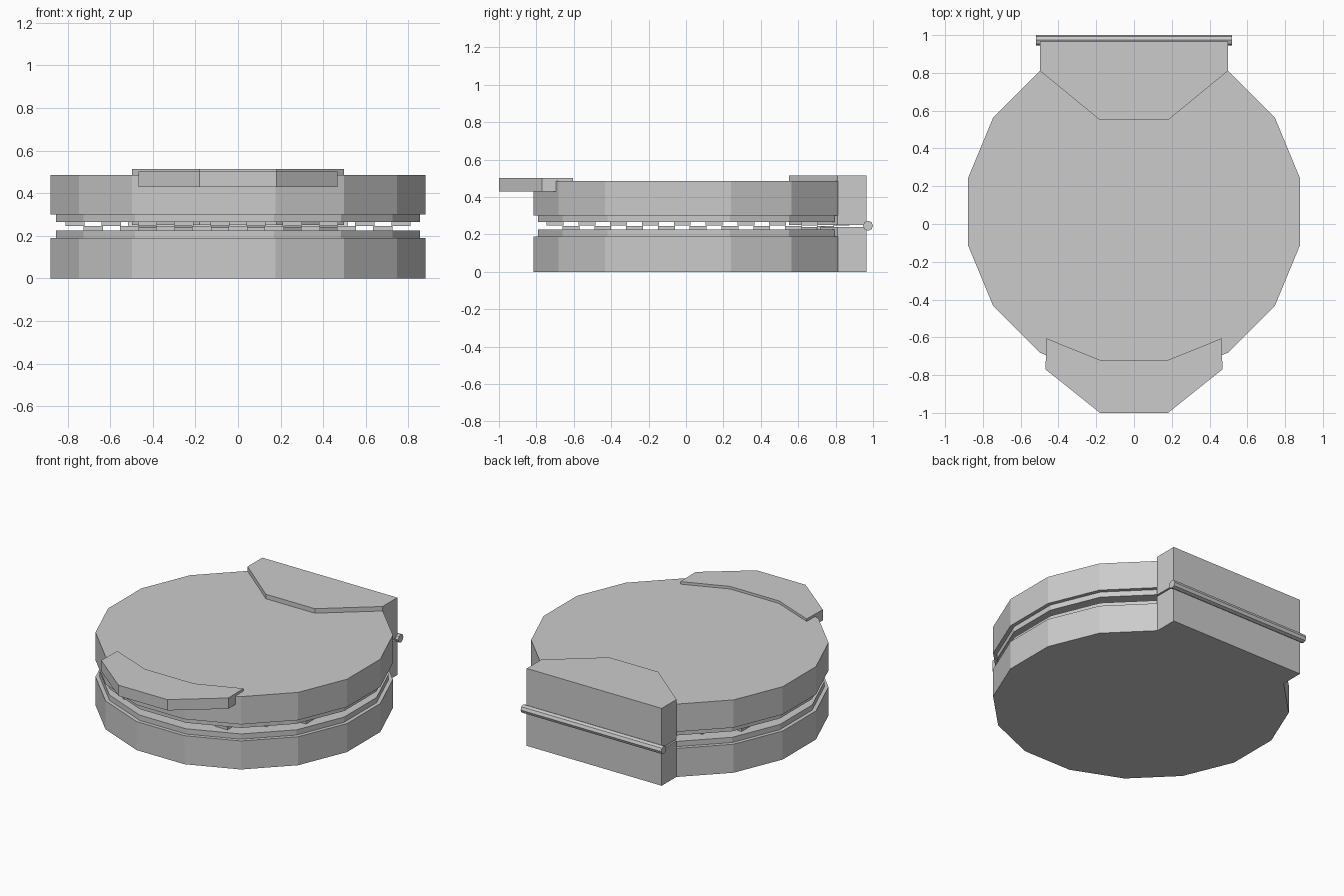
import bpy, bmesh, math
from mathutils import Matrix

cube = bpy.data.objects.get("Cube")
if cube:
    bpy.data.objects.remove(cube, do_unlink=True)

CENTRE_Y = 0.065
grey = bpy.data.materials.new("plain grey")
grey.use_nodes = True
grey.diffuse_color = (0.6, 0.6, 0.6, 1)
grey.node_tree.nodes["Principled BSDF"].inputs["Base Color"].default_value = (0.6, 0.6, 0.6, 1)


def finish(name, bm):
    bmesh.ops.recalc_face_normals(bm, faces=bm.faces[:])
    mesh = bpy.data.meshes.new(name)
    bm.to_mesh(mesh)
    bm.free()
    mesh.materials.append(grey)
    obj = bpy.data.objects.new(name, mesh)
    bpy.context.collection.objects.link(obj)
    return obj


def prism(name, outline, z0, z1):
    bm = bmesh.new()
    face = bm.faces.new([bm.verts.new((x, y, z0)) for x, y in outline])
    moved = bmesh.ops.extrude_face_region(bm, geom=[face])["geom"]
    bmesh.ops.translate(bm, vec=(0, 0, z1 - z0),
                        verts=[v for v in moved if isinstance(v, bmesh.types.BMVert)])
    # extrusion keeps the starting face as the lower cap
    if not face.is_valid or len(bm.faces) < len(outline) + 2:
        bm.faces.new([v for v in bm.verts if abs(v.co.z - z0) < 1e-6])
    return finish(name, bm)


def mirrored(half):
    return half + [(-x, y) for x, y in reversed(half)]


def disc(name, radius, z0, z1):
    outline = [(radius * math.cos((i + 0.5) * math.pi / 8),
                CENTRE_Y + radius * math.sin((i + 0.5) * math.pi / 8)) for i in range(16)]
    return prism(name, outline, z0, z1)


def pegs(name, z0, z1, shift):
    # grid of square studs kept inside the round plate
    bm = bmesh.new()
    step, size = 0.17, 0.09
    for i in range(-5, 6):
        for j in range(-5, 6):
            x, y = i * step + shift, j * step + shift
            if math.hypot(x, y) < 0.77:
                place = (Matrix.Translation((x, y + CENTRE_Y, (z0 + z1) / 2))
                         @ Matrix.Diagonal((size, size, z1 - z0, 1)))
                bmesh.ops.create_cube(bm, size=1, matrix=place)
    return finish(name, bm)


# Two round shells with stepped rims
disc("lower_shell", 0.897, 0, 0.19)
disc("lower_rim", 0.872, 0.19, 0.225)
disc("upper_rim", 0.872, 0.265, 0.30)
disc("upper_shell", 0.897, 0.30, 0.485)

# Cooking studs
pegs("lower_studs", 0.22, 0.245, 0)
pegs("upper_studs", 0.247, 0.27, 0.085)

# Hinge housings
hinge = mirrored([(0.18, 0.55), (0.497, 0.81), (0.497, 0.965)])
prism("lower_hinge_block", hinge, 0, 0.24)
prism("upper_hinge_block", hinge, 0.25, 0.515)

# Hinge rod
bm = bmesh.new()
bmesh.ops.create_cone(bm, cap_ends=True, segments=8, radius1=0.027, radius2=0.027, depth=1.035,
                      matrix=Matrix.Translation((0, 0.973, 0.246)) @ Matrix.Rotation(math.pi / 2, 4, 'Y'))
finish("hinge_rod", bm)

# Front handle
prism("handle", mirrored([(0.18, -1.0), (0.468, -0.77), (0.465, -0.605), (0.18, -0.72)]), 0.43, 0.502)
